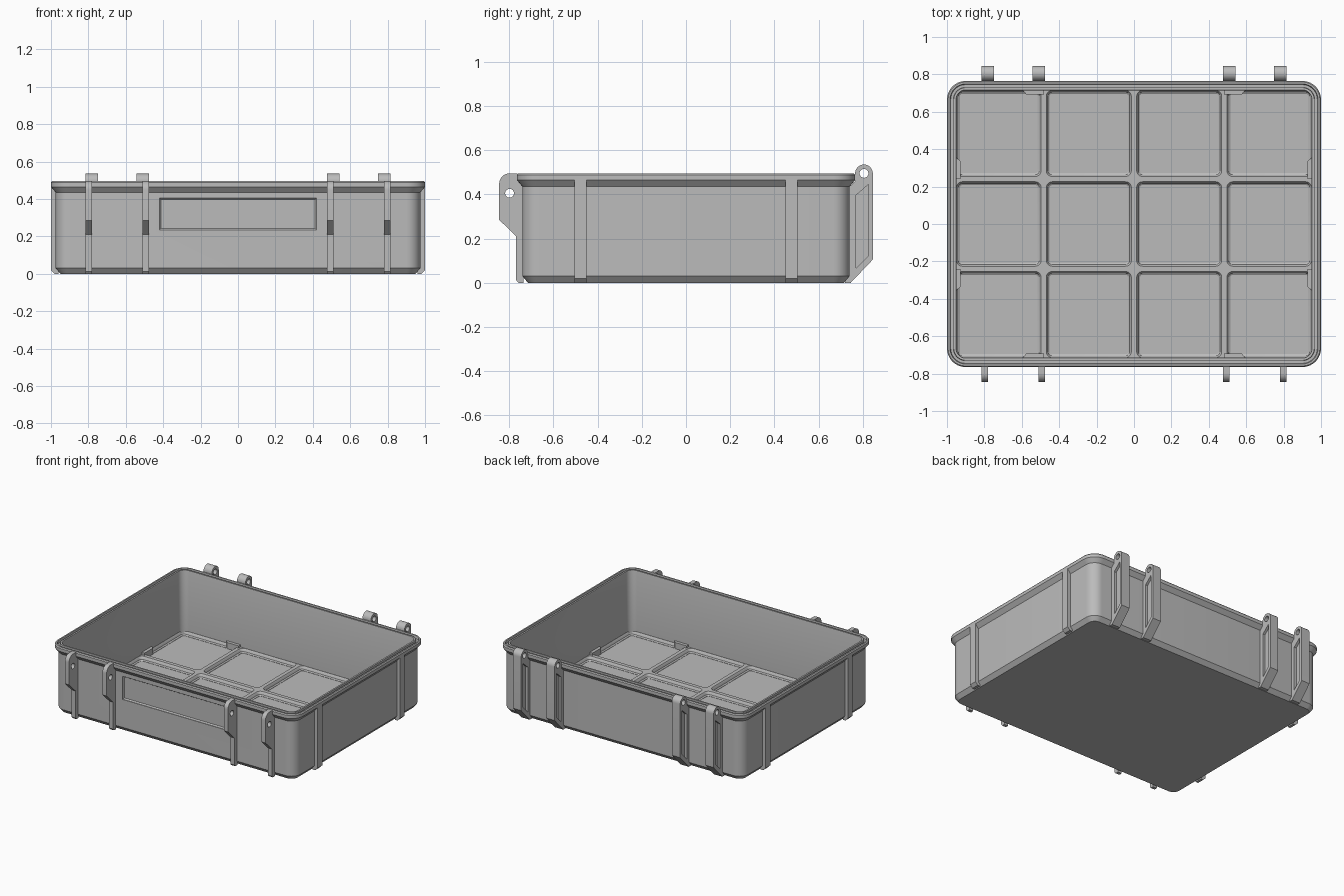
import bpy, bmesh
from math import sin, cos, pi, radians

if "Cube" in bpy.data.objects:
    bpy.data.objects.remove(bpy.data.objects["Cube"])

# One plain grey plastic
GREY = (0.5, 0.5, 0.5, 1)
grey = bpy.data.materials.new("grey plastic")
grey.use_nodes = True
grey.diffuse_color = GREY
grey.node_tree.nodes["Principled BSDF"].inputs["Base Color"].default_value = GREY


def finish(name, bm):
    bmesh.ops.recalc_face_normals(bm, faces=bm.faces)
    mesh = bpy.data.meshes.new(name)
    bm.to_mesh(mesh)
    bm.free()
    mesh.materials.append(grey)
    obj = bpy.data.objects.new(name, mesh)
    bpy.context.collection.objects.link(obj)
    return obj


def select(obj):
    bpy.ops.object.select_all(action='DESELECT')
    obj.select_set(True)
    bpy.context.view_layer.objects.active = obj


def smooth(obj):
    select(obj)
    bpy.ops.object.shade_smooth_by_angle(angle=radians(28))


def arc(cu, cv, r, start, end, n=12):
    return [(cu + r * cos(radians(start + (end - start) * i / n)),
             cv + r * sin(radians(start + (end - start) * i / n))) for i in range(n + 1)]


def rounded(x, y, r, n=8):
    """Outline of a rounded rectangle with half sizes x, y."""
    pts = []
    for k, (sx, sy) in enumerate([(1, 1), (-1, 1), (-1, -1), (1, -1)]):
        pts += arc(sx * (x - r), sy * (y - r), r, 90 * k, 90 * k + 90, n)
    return pts


def loft(bm, rings):
    """Closed skin through a list of 3D rings."""
    loops = [[bm.verts.new(p) for p in ring] for ring in rings]
    for a, b in zip(loops, loops[1:]):
        for i in range(len(a)):
            j = (i + 1) % len(a)
            bm.faces.new((a[i], a[j], b[j], b[i]))
    bm.faces.new(loops[0])
    bm.faces.new(loops[-1])


def prism(name, pts, a, b, axis):
    """Extrude a 2D profile from a to b along the given axis."""
    place = {'x': lambda u, v, t: (t, u, v),
             'y': lambda u, v, t: (u, t, v),
             'z': lambda u, v, t: (u, v, t)}[axis]
    bm = bmesh.new()
    loft(bm, [[place(u, v, t) for u, v in pts] for t in (a, b)])
    return finish(name, bm)


def cut(obj, cutter):
    mod = obj.modifiers.new("cut", 'BOOLEAN')
    mod.operation = 'DIFFERENCE'
    mod.solver = 'EXACT'
    mod.object = cutter
    select(obj)
    bpy.ops.object.modifier_apply(modifier=mod.name)
    bpy.data.objects.remove(cutter)


def mirror(obj, x=True, y=False):
    mod = obj.modifiers.new("mirror", 'MIRROR')
    mod.use_axis = (x, y, False)
    mod.use_clip = False
    mod.use_mirror_merge = False
    select(obj)
    bpy.ops.object.modifier_apply(modifier=mod.name)
    smooth(obj)


def tray_ring(inset, z):
    return [(x, y, z) for x, y in rounded(1 - inset, 0.765 - inset, 0.1 - inset)]


# Tray shell: chamfered base, flared rim with a seal groove, hollow inside
profile = [(.05, 0), (.025, .03), (.025, .435), (0, .465), (0, .488), (.006, .495),
           (.016, .495), (.02, .478), (.034, .478), (.036, .495), (.048, .495),
           (.05, .488), (.05, .02)]
bm = bmesh.new()
loft(bm, [tray_ring(d, z) for d, z in profile])
tray = finish("tray_shell", bm)

# Recessed label panel on the front
bm = bmesh.new()
loft(bm, [[(sx * (.42 - d), y, .32 + sz * (.085 - d))
           for sx, sz in [(-1, -1), (1, -1), (1, 1), (-1, 1)]]
          for d, y in [(0, -.76), (0, -.735), (.008, -.727)]])
cut(tray, finish("label_cutter", bm))
smooth(tray)

# Low divider grid: a slab with twelve rounded, sloping pockets
bm = bmesh.new()
loft(bm, [tray_ring(.045, .012), tray_ring(.045, .048)])
grid = finish("floor_dividers", bm)
cols = [-.963, -.483, 0, .483, .963]
rows = [-.728, -.24, .24, .728]
bm = bmesh.new()
for x0, x1 in zip(cols, cols[1:]):
    for y0, y1 in zip(rows, rows[1:]):
        cx, cy, hx, hy = (x0 + x1) / 2, (y0 + y1) / 2, (x1 - x0) / 2, (y1 - y0) / 2
        loft(bm, [[(cx + x, cy + y, z) for x, y in rounded(hx - d, hy - d, .045 - d, 5)]
                  for d, z in [(.032, .005), (.032, .022), (.023, .028),
                               (.018, .044), (.013, .049), (.013, .06)]])
cut(grid, finish("pocket_cutter", bm))
smooth(grid)

# Small wedges where the dividers meet the walls
wall_x, wall_y = .955, .72
mirror(prism("long_wall_wedges", [(.48, wall_y), (.60, wall_y), (.575, wall_y - .028),
                                  (.48, wall_y - .028)], .02, .065, 'z'), True, True)
mirror(prism("short_wall_wedges", [(wall_x, .24), (wall_x, .36), (wall_x - .028, .335),
                                   (wall_x - .028, .24)], .02, .065, 'z'), True, True)

# Vertical ribs on the left and right walls
mirror(prism("side_ribs", [(.96, 0), (.98, 0), (1, .02), (1, .468), (.96, .468)],
             .45, .505, 'y'), True, True)

# Front latch lugs: thin ribs widening to a rounded ear with a pin hole
lug = ([(-.735, 0), (-.758, 0), (-.768, .012), (-.768, .21), (-.845, .285)]
       + arc(-.798, .448, .047, 180, 90, 8) + [(-.762, .495), (-.735, .44)])
for name, x in [("inner", .493), ("outer", .798)]:
    ear = prism("front_lugs_" + name, lug, x - .0165, x + .0165, 'x')
    cut(ear, prism("hole_cutter", arc(-.798, .405, .02, 0, 345, 23), x - .1, x + .1, 'x'))
    mirror(ear)

# Back hinge brackets: knuckle on top, recessed panel on both cheeks
hinge = ([(.72, 0), (.745, 0), (.845, .105)] + arc(.805, .495, .04, 0, 180, 16)
         + [(.765, .46), (.735, .43)])
panel = [(.768, .065), (.825, .122), (.825, .445), (.768, .395)]
for name, x in [("inner", .51), ("outer", .782)]:
    bracket = prism("hinge_brackets_" + name, hinge, x - .034, x + .034, 'x')
    cut(bracket, prism("hole_cutter", arc(.805, .495, .02, 0, 345, 23), x - .1, x + .1, 'x'))
    for side in (-1, 1):
        cut(bracket, prism("panel_cutter", panel, x + side * .016, x + side * .1, 'x'))
    mirror(bracket)
